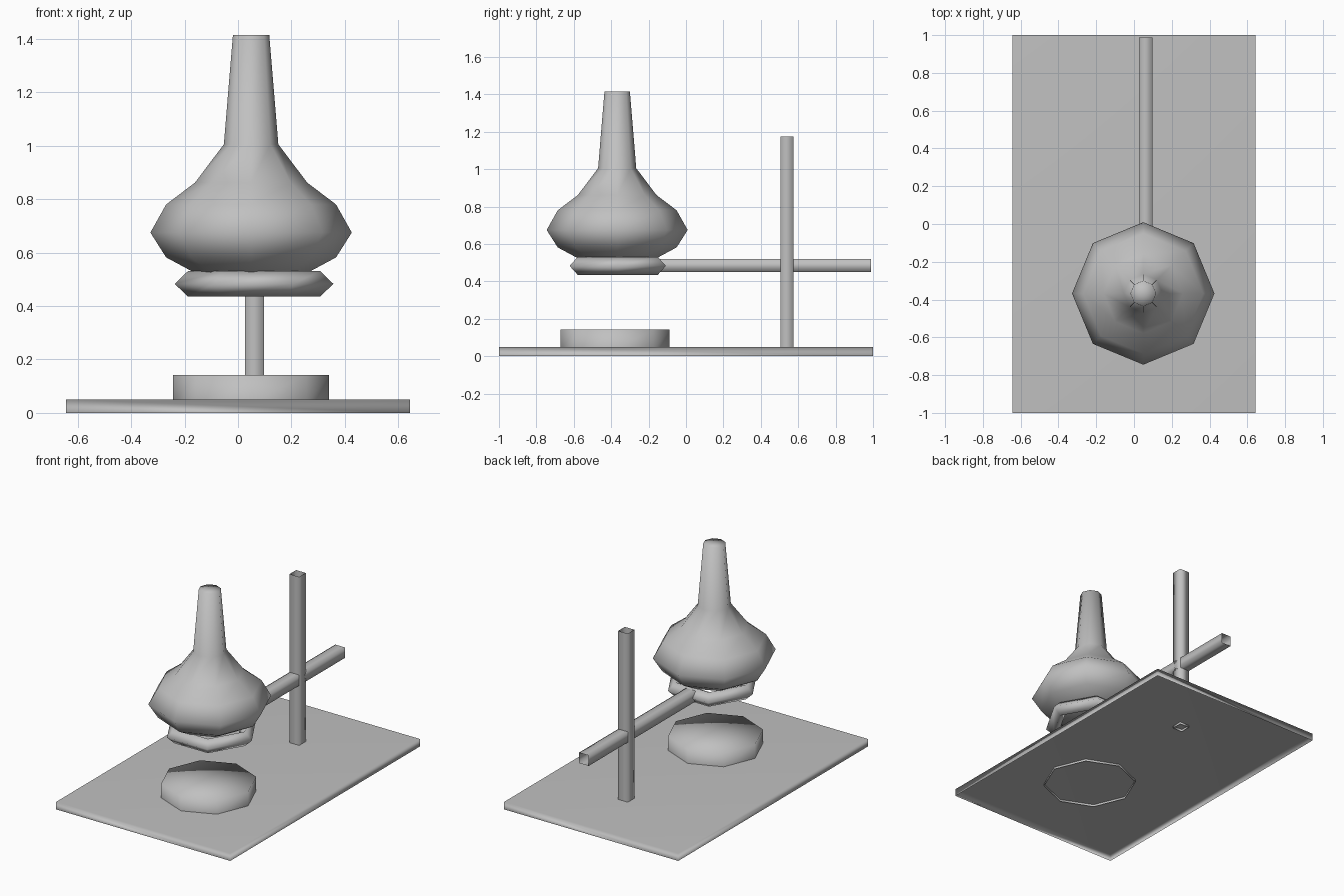
import bpy, bmesh
from math import sin, cos, pi

cube = bpy.data.objects.get("Cube")
if cube:
    bpy.data.objects.remove(cube, do_unlink=True)

grey = bpy.data.materials.new("plain_grey")
grey.use_nodes = True
COLOUR = (0.53, 0.53, 0.53, 1)
grey.diffuse_color = COLOUR
grey.node_tree.nodes["Principled BSDF"].inputs["Base Color"].default_value = COLOUR


def finish(name, bm):
    """Turn a bmesh into a smooth shaded grey object."""
    for f in bm.faces:
        f.smooth = True
    mesh = bpy.data.meshes.new(name)
    bm.to_mesh(mesh)
    bm.free()
    mesh.materials.append(grey)
    obj = bpy.data.objects.new(name, mesh)
    bpy.context.collection.objects.link(obj)
    return obj


def open_box(name, lo, hi, open_sides):
    """Box whose faces pointing along the open_sides directions are left out."""
    bm = bmesh.new()
    bmesh.ops.create_cube(bm, size=1)
    bm.normal_update()
    gone = [f for f in bm.faces if tuple(round(n) for n in f.normal) in open_sides]
    bmesh.ops.delete(bm, geom=gone, context="FACES_ONLY")
    for v in bm.verts:
        v.co = [(a + b) / 2 + c * (b - a) for a, b, c in zip(lo, hi, v.co)]
    return finish(name, bm)


def lathe(name, profile, sides, centre, closed=False, top=None, bottom=None):
    """Spin (radius, z) points; top and bottom give the heights of fan caps."""
    bm = bmesh.new()
    loops = []
    for r, z in profile:
        angles = [2 * pi * i / sides for i in range(sides)]
        loops.append([bm.verts.new((centre[0] + r * cos(a), centre[1] + r * sin(a), z))
                      for a in angles])
    pairs = list(zip(loops, loops[1:]))
    if closed:
        pairs.append((loops[-1], loops[0]))
    for low, high in pairs:
        for i in range(sides):
            j = (i + 1) % sides
            bm.faces.new((low[i], low[j], high[j], high[i]))
    for z, loop in ((bottom, loops[0][::-1]), (top, loops[-1])):
        if z is not None:
            tip = bm.verts.new((*centre, z))
            for i in range(sides):
                bm.faces.new((loop[i], loop[(i + 1) % sides], tip))
    bmesh.ops.recalc_face_normals(bm, faces=bm.faces)
    return finish(name, bm)


UP, DOWN, FRONT, BACK = (0, 0, 1), (0, 0, -1), (0, -1, 0), (0, 1, 0)

# Base board, hollow underneath
board = open_box("base_board", (-0.643, -1, 0), (0.643, 1, 0.05), [DOWN])
board.modifiers.new("Soft normals", "WEIGHTED_NORMAL")

# Two square tubes of the stand
open_box("upright_post", (0.027, 0.505, 0.035), (0.098, 0.575, 1.175), [UP, DOWN])
open_box("support_arm", (0.027, -0.14, 0.45), (0.098, 0.988, 0.52), [FRONT, BACK])

# Low burner disc under the flask, open below
lathe("burner_disc", [(0.292, 0.035), (0.292, 0.142)], 8, (0.049, -0.38), top=0.142)

# Six-sided holding ring with a diamond section
section = [(0.247 + 0.05 * cos(k * pi / 2), 0.483 + 0.048 * sin(k * pi / 2)) for k in range(4)]
lathe("holding_ring", section, 6, (0.06, -0.365), closed=True)

# Flask: squashed round body running into a tapered neck
body = [(0.19, 0.513), (0.318, 0.582), (0.377, 0.675), (0.318, 0.78), (0.21, 0.862)]
neck = [(0.102, 1.005), (0.068, 1.415)]
lathe("flask", body + neck, 8, (0.049, -0.368), top=1.415, bottom=0.48)
